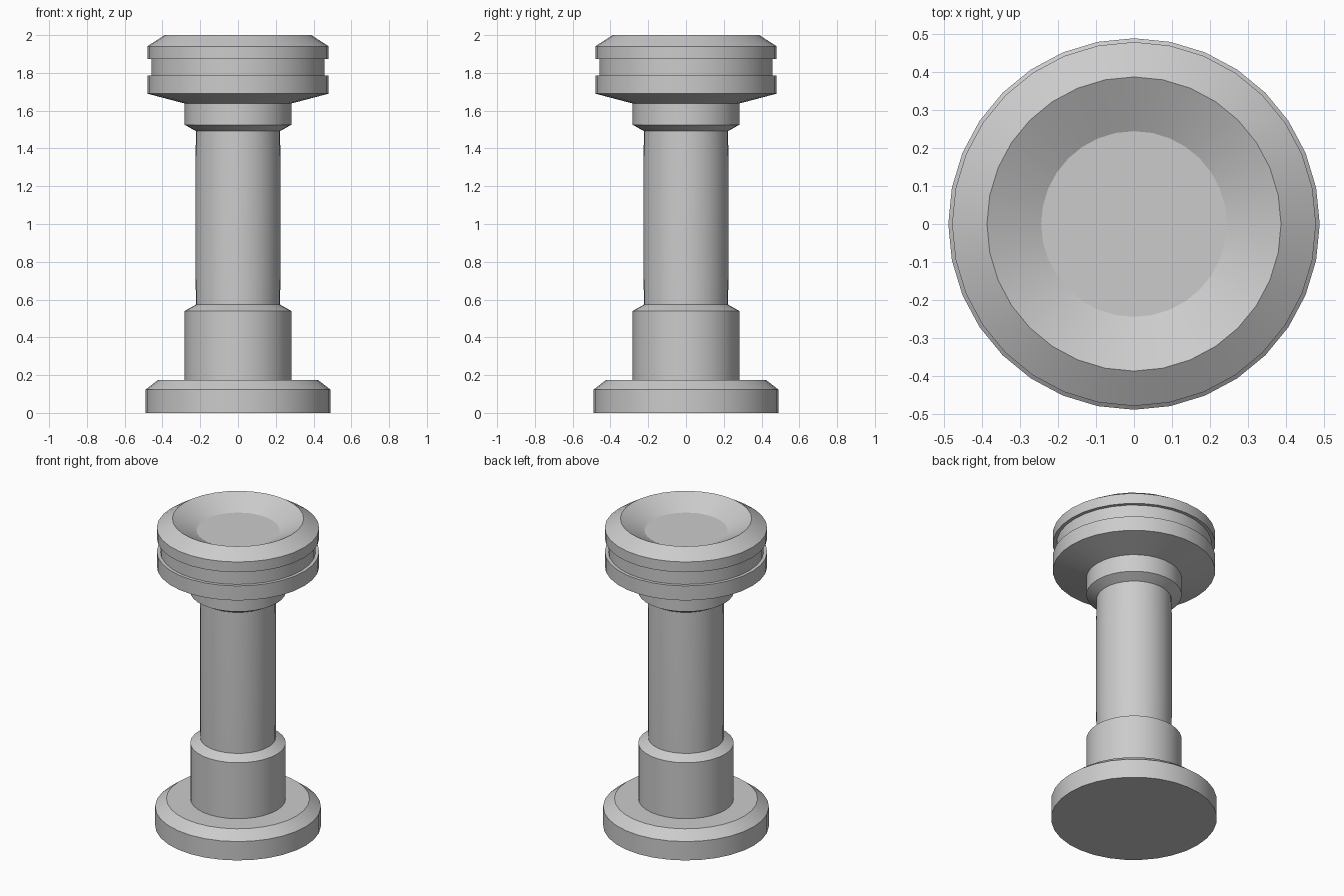
import bpy, bmesh, math

if "Cube" in bpy.data.objects:
    bpy.data.objects.remove(bpy.data.objects["Cube"])

SIDES = 32


def lathe(name, profile):
    """Revolve an (r, z) profile around z; the ends are closed with flat caps."""
    bm = bmesh.new()
    rings = []
    for r, z in profile:
        rings.append([bm.verts.new((r * math.cos(2 * math.pi * i / SIDES),
                                    r * math.sin(2 * math.pi * i / SIDES), z))
                      for i in range(SIDES)])
    for a, b in zip(rings, rings[1:]):
        for i in range(SIDES):
            j = (i + 1) % SIDES
            bm.faces.new((a[i], a[j], b[j], b[i]))
    bm.faces.new(list(reversed(rings[0])))
    bm.faces.new(rings[-1])
    mesh = bpy.data.meshes.new(name)
    bm.to_mesh(mesh)
    bm.free()
    obj = bpy.data.objects.new(name, mesh)
    bpy.context.collection.objects.link(obj)
    bpy.ops.object.select_all(action='DESELECT')
    obj.select_set(True)
    bpy.context.view_layer.objects.active = obj
    bpy.ops.object.shade_smooth_by_angle(angle=math.radians(22))
    return obj


# One continuous turned pedestal, from the floor up to the dished top
lathe("pedestal", [
    # base disc with chamfer
    (0.49, 0.0), (0.49, 0.123), (0.423, 0.175),
    # lower collar
    (0.282, 0.175), (0.282, 0.54), (0.223, 0.573),
    # shaft with a very slight swell
    (0.225, 0.8), (0.225, 1.27), (0.223, 1.492),
    # upper collar
    (0.282, 1.525), (0.282, 1.638),
    # grooved head
    (0.48, 1.69), (0.48, 1.785), (0.459, 1.785),
    (0.459, 1.874), (0.48, 1.874), (0.48, 1.941), (0.388, 2.0),
    # shallow bowl
    (0.245, 1.925),
])
